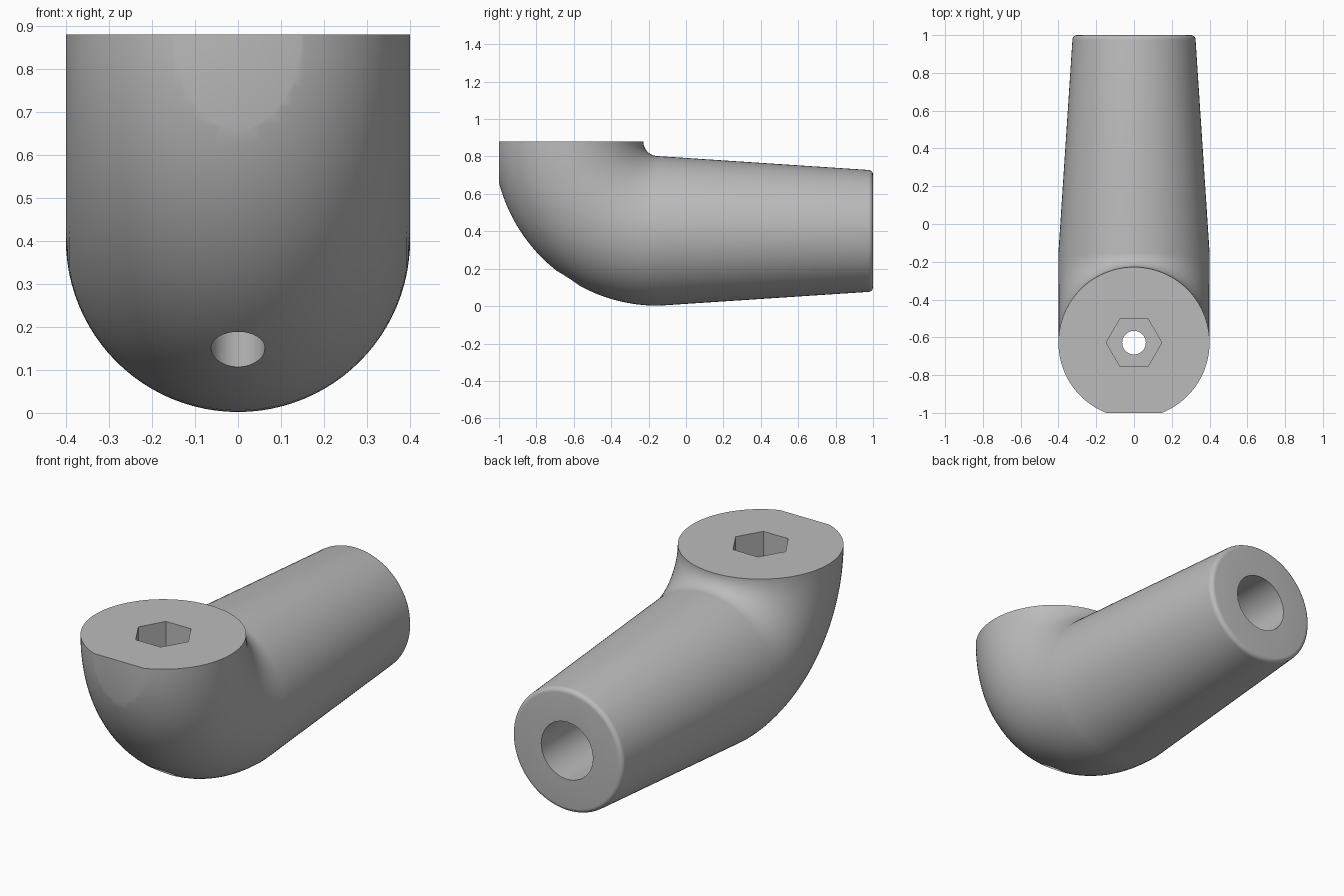
import bpy, bmesh
from math import sin, cos, pi, radians
from mathutils import Vector, Matrix

cube = bpy.data.objects.get("Cube")
if cube:
    bpy.data.objects.remove(cube, do_unlink=True)

BEND_Y, TOP_Z, BEND_R, TUBE_R = -0.15, 0.88, 0.478, 0.4
AXIS_Z = TOP_Z - BEND_R
HOLE_Y = BEND_Y - BEND_R
SIDES, BEND_STEPS = 96, 32

grey = bpy.data.materials.new("plain grey")
grey.use_nodes = True
colour = (0.5, 0.5, 0.5, 1)
grey.diffuse_color = colour
grey.node_tree.nodes["Principled BSDF"].inputs["Base Color"].default_value = colour


def finish(bm, name):
    bmesh.ops.recalc_face_normals(bm, faces=bm.faces)
    mesh = bpy.data.meshes.new(name)
    bm.to_mesh(mesh)
    bm.free()
    mesh.materials.append(grey)
    obj = bpy.data.objects.new(name, mesh)
    bpy.context.collection.objects.link(obj)
    return obj


def prism(name, sides, radius, depth, centre, rotation=None):
    bm = bmesh.new()
    matrix = Matrix.Translation(centre) @ (rotation or Matrix())
    bmesh.ops.create_cone(bm, cap_ends=True, segments=sides, radius1=radius,
                          radius2=radius, depth=depth, matrix=matrix)
    return finish(bm, name)


# Elbow and tapered tube: rings swept round the bend, then along the tube
bm = bmesh.new()
rings = []


def add_ring(y, z, angle, radius):
    out = Vector((0, -cos(angle), -sin(angle)))
    centre = Vector((0, y, z))
    turns = [2 * pi * i / SIDES for i in range(SIDES)]
    rings.append([bm.verts.new(centre + radius * (Vector((cos(a), 0, 0)) + sin(a) * out))
                  for a in turns])


for i in range(BEND_STEPS + 1):
    t = pi / 2 * i / BEND_STEPS
    add_ring(BEND_Y - BEND_R * cos(t), TOP_Z - BEND_R * sin(t), t, TUBE_R)

# Rounded rim at the far end of the tube
RIM, END_R = 0.025, 0.326
for i in range(7):
    t = pi / 2 * i / 6
    add_ring(1 - RIM + RIM * sin(t), AXIS_Z, pi / 2, END_R - RIM + RIM * cos(t))

for a, b in zip(rings, rings[1:]):
    for i in range(SIDES):
        j = (i + 1) % SIDES
        bm.faces.new((a[i], a[j], b[j], b[i]))
bm.faces.new(rings[0])
bm.faces.new(rings[-1])

# Flat on the front of the elbow
cut = bmesh.ops.bisect_plane(bm, geom=bm.verts[:] + bm.edges[:] + bm.faces[:],
                             plane_co=(0, -1, 0), plane_no=(0, -1, 0), clear_outer=True)
bmesh.ops.holes_fill(bm, edges=[e for e in bm.edges if e.is_boundary], sides=0)
elbow = finish(bm, "elbow_tube")

# Tube bore, hexagonal nut recess and bolt hole
cutters = [
    prism("tube_bore", 24, 0.153, 0.9, (0, 0.65, AXIS_Z), Matrix.Rotation(radians(90), 4, "X")),
    prism("nut_recess", 6, 0.147, 0.7, (0, HOLE_Y, TOP_Z), Matrix.Rotation(radians(90), 4, "Z")),
    prism("bolt_hole", 32, 0.0625, 2, (0, HOLE_Y, 0.5)),
]

# Put the recess corners on the x axis whatever the primitive's start angle
recess = cutters[1].data
if max(v.co.x for v in recess.vertices) < 0.14:
    recess.transform(Matrix.Translation((0, HOLE_Y, 0)) @ Matrix.Rotation(radians(30), 4, "Z")
                     @ Matrix.Translation((0, -HOLE_Y, 0)))

bpy.context.view_layer.objects.active = elbow
elbow.select_set(True)
for cutter in cutters:
    mod = elbow.modifiers.new(cutter.name, "BOOLEAN")
    mod.operation, mod.solver, mod.object = "DIFFERENCE", "EXACT", cutter
    bpy.ops.object.modifier_apply(modifier=mod.name)
    bpy.data.objects.remove(cutter, do_unlink=True)
bpy.ops.object.shade_smooth_by_angle(angle=radians(30))
